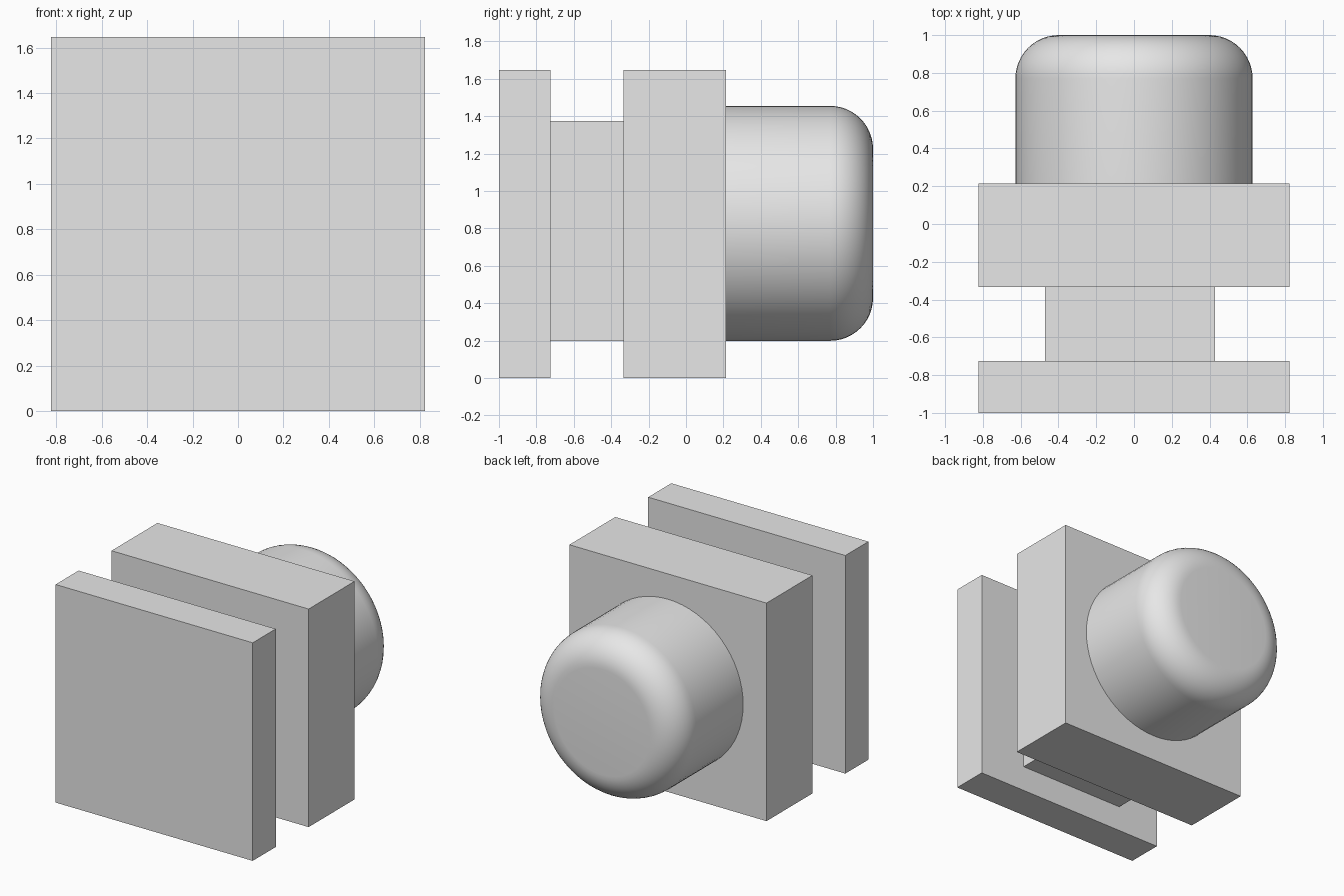
import bpy
import bmesh
import math
from mathutils import Matrix, Vector

default = bpy.data.objects.get("Cube")
if default:
    bpy.data.objects.remove(default, do_unlink=True)

# Single plain grey
grey = bpy.data.materials.new("plain grey")
grey.use_nodes = True
colour = (0.8, 0.8, 0.8, 1)
grey.diffuse_color = colour
grey.node_tree.nodes["Principled BSDF"].inputs["Base Color"].default_value = colour


def add_object(name, bm):
    bmesh.ops.recalc_face_normals(bm, faces=bm.faces)
    mesh = bpy.data.meshes.new(name)
    bm.to_mesh(mesh)
    bm.free()
    mesh.materials.append(grey)
    obj = bpy.data.objects.new(name, mesh)
    bpy.context.collection.objects.link(obj)
    return obj


def box(name, low, high):
    low, high = Vector(low), Vector(high)
    bm = bmesh.new()
    bmesh.ops.create_cube(bm, size=1)
    bmesh.ops.scale(bm, vec=high - low, verts=bm.verts)
    bmesh.ops.translate(bm, vec=(low + high) / 2, verts=bm.verts)
    return add_object(name, bm)


# Square plates joined by a slightly offset neck
HALF, TOP = 0.823, 1.646
box("front_plate", (-HALF, -1, 0), (HALF, -0.725, TOP))
box("neck", (-0.47, -0.725, 0.197), (0.43, -0.333, 1.374))
box("back_plate", (-HALF, -0.333, 0), (HALF, 0.215, TOP))

# Round knob: a rounded profile spun about the y axis
RADIUS, ROUND, START, END = 0.628, 0.23, 0.215, 1.0
STEPS, SIDES = 12, 64
profile = [(0, START), (RADIUS, START)]
for i in range(STEPS + 1):
    a = math.pi / 2 * i / STEPS
    profile.append((RADIUS - ROUND + ROUND * math.cos(a),
                    END - ROUND + ROUND * math.sin(a)))
profile.append((0, END))

bm = bmesh.new()
verts = [bm.verts.new((r, y, 0)) for r, y in profile]
edges = [bm.edges.new(pair) for pair in zip(verts, verts[1:])]
bmesh.ops.spin(bm, geom=verts + edges, cent=(0, 0, 0), axis=(0, 1, 0),
               angle=math.tau, steps=SIDES, use_duplicate=False)
bmesh.ops.remove_doubles(bm, verts=bm.verts, dist=0.0005)
bmesh.ops.transform(bm, matrix=Matrix.Translation((0, 0, 0.827)), verts=bm.verts)
knob = add_object("round_knob", bm)

bpy.ops.object.select_all(action="DESELECT")
knob.select_set(True)
bpy.context.view_layer.objects.active = knob
bpy.ops.object.shade_smooth_by_angle(angle=math.radians(35))
